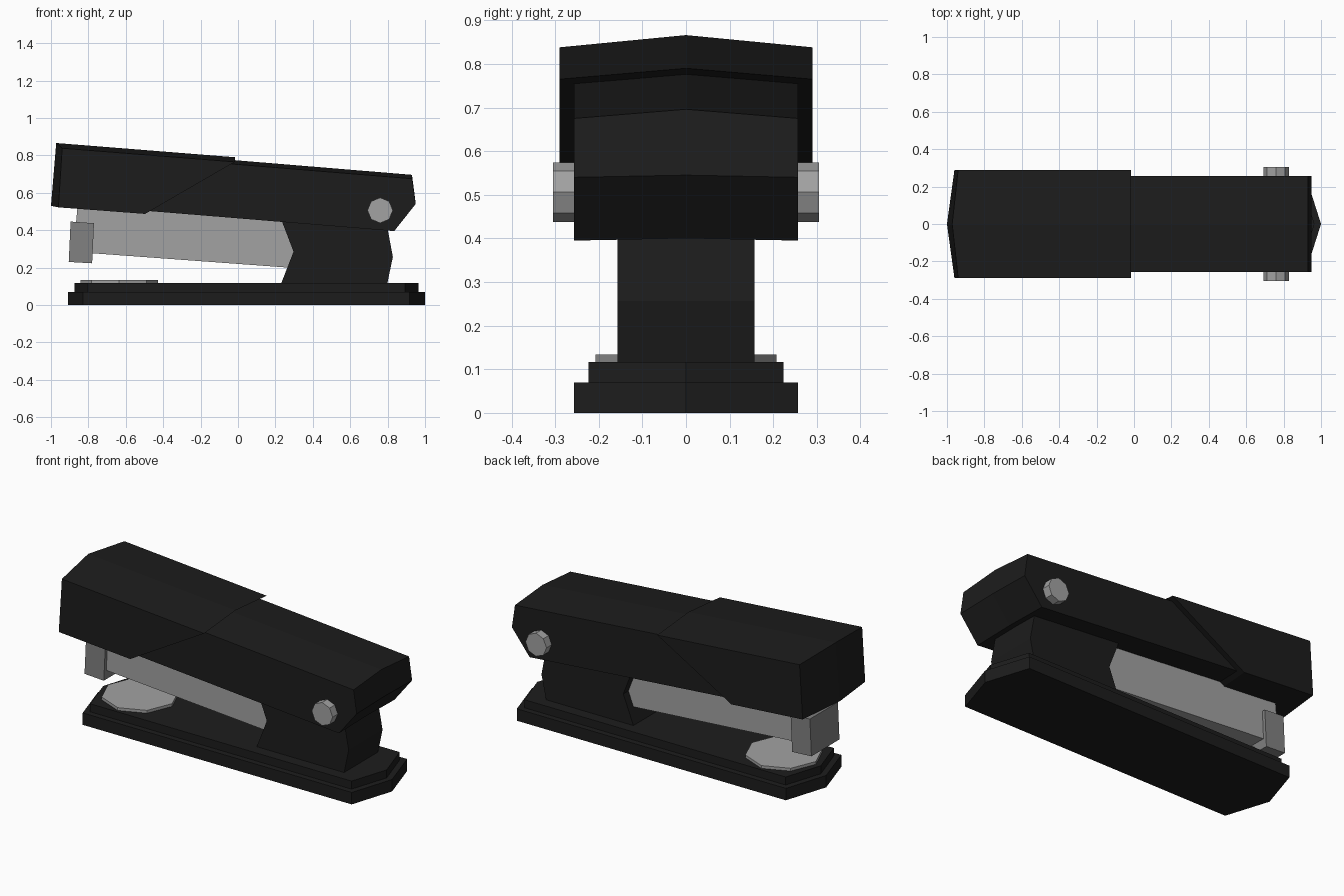
import bpy, bmesh, math
from mathutils import Matrix

if "Cube" in bpy.data.objects:
    bpy.data.objects.remove(bpy.data.objects["Cube"])


def material(name, v):
    m = bpy.data.materials.new(name)
    m.diffuse_color = (v, v, v, 1)
    m.use_nodes = True
    m.node_tree.nodes["Principled BSDF"].inputs["Base Color"].default_value = m.diffuse_color
    return m


BLACK = material("black_plastic", 0.012)
STEEL = material("steel", 0.36)
DARK_STEEL = material("dark_steel", 0.22)


def finish(bm, name, mat):
    bmesh.ops.recalc_face_normals(bm, faces=bm.faces)
    me = bpy.data.meshes.new(name)
    bm.to_mesh(me)
    bm.free()
    me.materials.append(mat)
    ob = bpy.data.objects.new(name, me)
    bpy.context.collection.objects.link(ob)
    return ob


def loft(name, sections, mat):
    """Join rings of 3D points with quads and close both ends."""
    bm = bmesh.new()
    rings = [[bm.verts.new(p) for p in s] for s in sections]
    n = len(rings[0])
    for a, b in zip(rings, rings[1:]):
        for i in range(n):
            j = (i + 1) % n
            bm.faces.new((a[i], a[j], b[j], b[i]))
    bm.faces.new(rings[0])
    bm.faces.new(rings[-1])
    return finish(bm, name, mat)


def side_profile(name, pts, half, mat, middle=None):
    """Sweep an XZ profile across Y, optionally with a ridged middle profile."""
    secs = [[(x, -half, z) for x, z in pts]]
    if middle:
        secs.append([(x, 0, z) for x, z in middle])
    secs.append([(x, half, z) for x, z in pts])
    return loft(name, secs, mat)


def slab(name, x0, x1, half, tip, z0, z1):
    """Long plate with pointed ends."""
    plan = [(x0, 0), (x0 + tip, -half), (x1 - tip, -half),
            (x1, 0), (x1 - tip, half), (x0 + tip, half)]
    return loft(name, [[(x, y, z) for x, y in plan] for z in (z0, z1)], BLACK)


def cylinder(name, r, depth, sides, matrix, mat):
    bm = bmesh.new()
    bmesh.ops.create_cone(bm, cap_ends=True, segments=sides, radius1=r,
                          radius2=r, depth=depth, matrix=matrix)
    return finish(bm, name, mat)


# stepped base
slab("base_lower", -0.91, 1.0, 0.257, 0.082, 0, 0.07)
slab("base_upper", -0.875, 0.965, 0.223, 0.072, 0.07, 0.117)

# anvil plate
cylinder("anvil_plate", 0.208, 0.033, 8, Matrix.Translation((-0.635, 0, 0.117)), STEEL)

# rear column
side_profile("column", [(0.225, 0.1), (0.297, 0.285), (0.23, 0.46),
                        (0.79, 0.46), (0.828, 0.257), (0.795, 0.1)], 0.157, BLACK)

# staple magazine and its nose
side_profile("magazine", [(-0.855, 0.56), (-0.88, 0.284), (0.35, 0.194),
                          (0.35, 0.46)], 0.11, STEEL)
side_profile("magazine_nose", [(-0.895, 0.446), (-0.77, 0.437), (-0.78, 0.223),
                               (-0.905, 0.23)], 0.13, DARK_STEEL)

# upper arm with a shallow roof ridge
side_profile("arm",
             [(-0.9, 0.825), (0.93, 0.675), (0.95, 0.54), (0.835, 0.395), (-0.9, 0.537)],
             0.257, BLACK,
             [(-0.9, 0.847), (0.93, 0.696), (0.95, 0.545), (0.835, 0.40), (-0.9, 0.545)])

# front cap with pointed end and slanted rear edge
side_profile("front_cap",
             [(-0.94, 0.838), (-0.017, 0.765), (-0.497, 0.487), (-0.96, 0.522)],
             0.29, BLACK,
             [(-0.972, 0.866), (-0.017, 0.79), (-0.525, 0.492), (-1.0, 0.53)])

# hinge pin
cylinder("hinge_pin", 0.068, 0.61, 8,
         Matrix.Translation((0.76, 0, 0.506)) @ Matrix.Rotation(math.pi / 2, 4, 'X'), STEEL)
